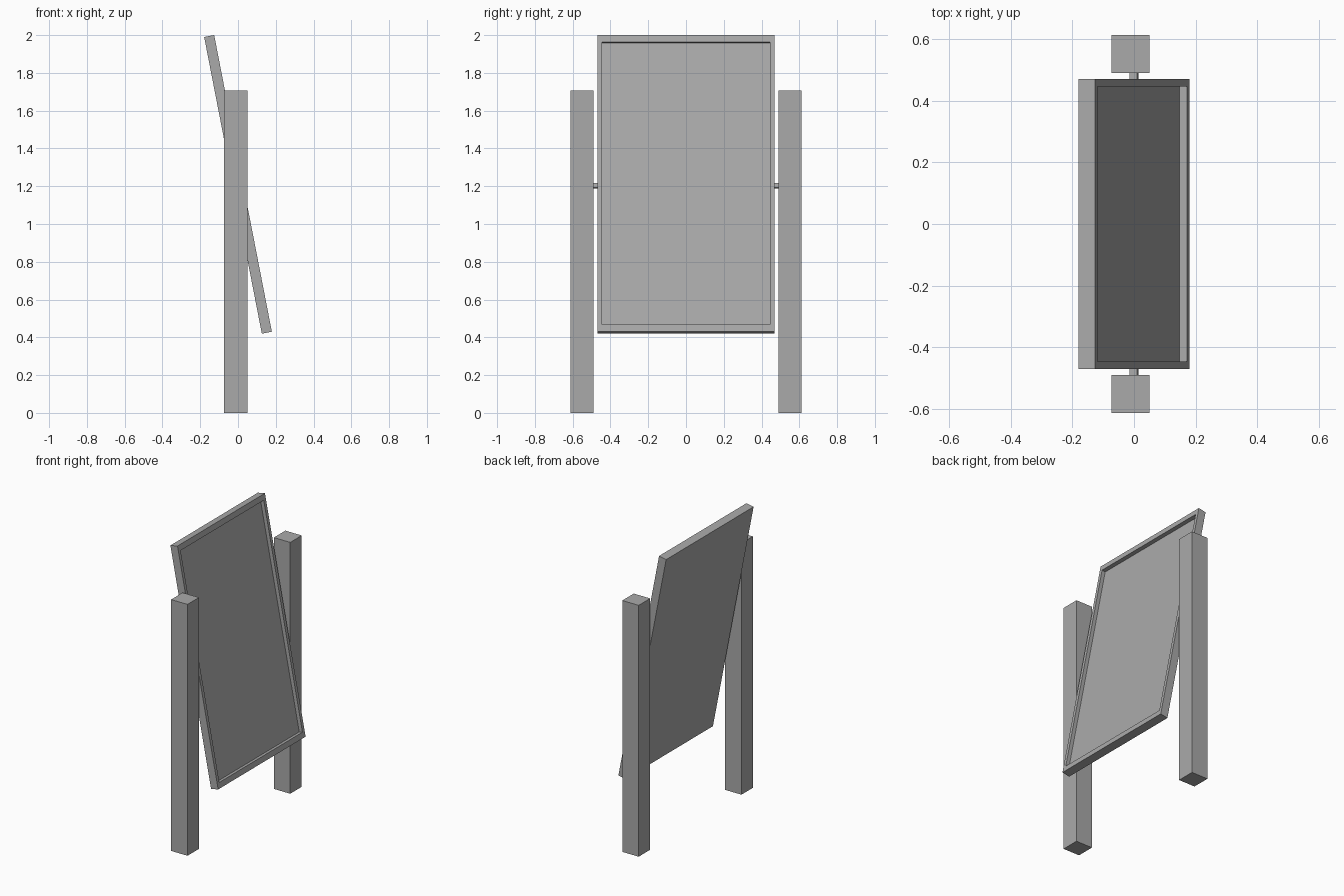
import bpy
import bmesh
from math import radians
from mathutils import Matrix, Vector

cube = bpy.data.objects.get("Cube")
if cube:
    bpy.data.objects.remove(cube, do_unlink=True)

TILT = radians(-11)
PIVOT = Vector((0, 0, 1.21))
BOARD = Vector((0.054, 0.938, 1.6))
RECESS = Vector((0, 0.892, 1.524))
RECESS_DEPTH = 0.025

grey = bpy.data.materials.new("plain grey")
grey.use_nodes = True
colour = (0.4, 0.4, 0.4, 1)
grey.diffuse_color = colour
grey.node_tree.nodes["Principled BSDF"].inputs["Base Color"].default_value = colour


def box_mesh(size):
    bm = bmesh.new()
    bmesh.ops.create_cube(bm, size=1, matrix=Matrix.Diagonal((*size, 1)))
    return bm


def add_object(name, bm, location, tilt=0):
    mesh = bpy.data.meshes.new(name)
    bm.to_mesh(mesh)
    bm.free()
    mesh.materials.append(grey)
    obj = bpy.data.objects.new(name, mesh)
    obj.location = location
    obj.rotation_euler.y = tilt
    bpy.context.collection.objects.link(obj)
    return obj


# Tilting board with a shallow framed recess on its +x face
bm = box_mesh(BOARD)
bm.faces.ensure_lookup_table()
panel = max(bm.faces, key=lambda f: f.normal.x)
bmesh.ops.inset_individual(bm, faces=[panel], thickness=0.02)
for v in panel.verts:
    v.co.y = RECESS.y / 2 * (1 if v.co.y > 0 else -1)
    v.co.z = RECESS.z / 2 * (1 if v.co.z > 0 else -1)
floor = bmesh.ops.extrude_discrete_faces(bm, faces=[panel])["faces"][0]
for v in floor.verts:
    v.co.x -= RECESS_DEPTH
bmesh.ops.recalc_face_normals(bm, faces=bm.faces[:])
add_object("board", bm, PIVOT, TILT)

# Posts and pivot pins on both sides
for side, y in (("right", -1), ("left", 1)):
    add_object(side + "_post", box_mesh((0.123, 0.123, 1.706)),
               (-0.012, y * 0.551, 0.853))
    add_object(side + "_pivot_pin", box_mesh((0.025, 0.04, 0.025)),
               (PIVOT.x, y * 0.479, PIVOT.z - 0.008), TILT)
